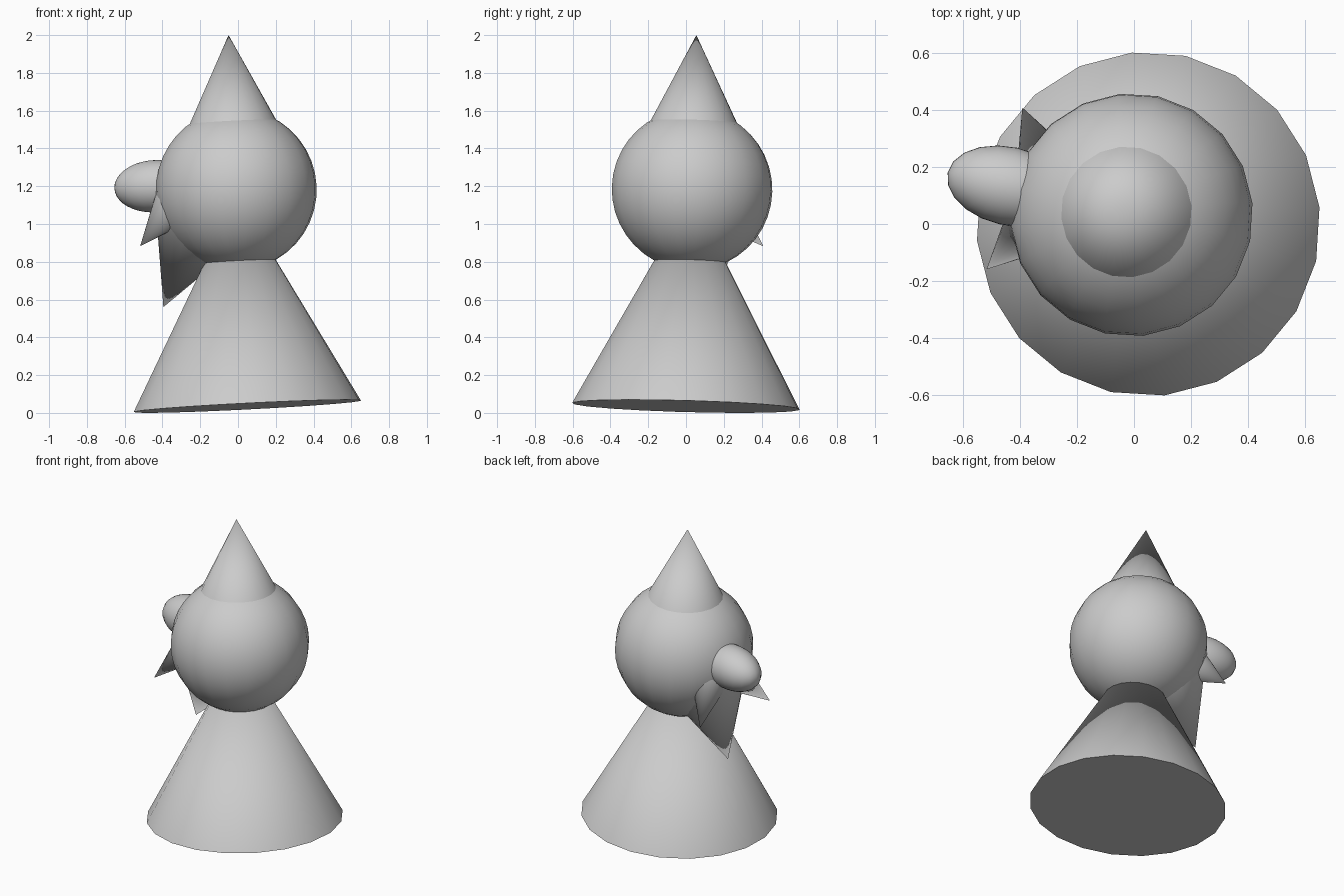
import bpy
from math import radians
from mathutils import Vector, Matrix

if "Cube" in bpy.data.objects:
    bpy.data.objects.remove(bpy.data.objects["Cube"])

SIDES = 20
FOOT, TOP = Vector((0.05, 0.0, 0.035)), Vector((-0.05, 0.055, 2.0))
AXIS = (TOP - FOOT).normalized()          # the whole figure leans slightly
YAW = Matrix.Rotation(radians(-12.5), 4, 'Z')
FACING = YAW @ Vector((-1, 0, 0))         # direction the nose points


def finish(name, matrix):
    ob = bpy.context.object
    ob.name = name
    ob.matrix_world = matrix
    bpy.ops.object.shade_smooth_by_angle(angle=radians(40))
    return ob


def cone(name, tip, axis, length, radius):
    """Cone ending at tip, with its axis pointing from base to tip."""
    axis = axis.normalized()
    bpy.ops.mesh.primitive_cone_add(vertices=SIDES, radius1=radius, depth=length)
    turn = Vector((0, 0, 1)).rotation_difference(axis).to_matrix().to_4x4()
    return finish(name, Matrix.Translation(tip - axis * length / 2) @ turn @ YAW)


def ball(name, center, scale):
    bpy.ops.mesh.primitive_uv_sphere_add(segments=SIDES, ring_count=SIDES, radius=1)
    turn = Vector((0, 0, 1)).rotation_difference(AXIS).to_matrix().to_4x4()
    return finish(name, Matrix.Translation(center) @ turn @ YAW
                  @ Matrix.Diagonal((*scale, 1)))


# Body, head and hat along the leaning axis
cone("body", FOOT + AXIS * 1.12, AXIS, 1.12, 0.605)
ball("head", FOOT + AXIS * 1.15, (0.427, 0.427, 0.427))
cone("hat", TOP, AXIS, 0.5, 0.25)

# Nose
ball("nose", Vector((-0.44, 0.133, 1.2)), (0.22, 0.138, 0.138))

# Pair of moustache spikes, mirrored about the facing direction
side = Vector((0, 0, 1)).cross(FACING)
middle = Vector((-0.455, 0.125, 0.883))
for label, s in (("left", 1), ("right", -1)):
    direction = FACING * 0.42 + side * s * 0.63 - Vector((0, 0, 0.65))
    cone("moustache_" + label, middle + side * s * 0.291, direction, 0.45, 0.162)

# Beard
cone("beard", Vector((-0.395, 0.115, 0.56)),
     FACING * 0.4 - Vector((0, 0, 0.917)), 0.56, 0.29)
